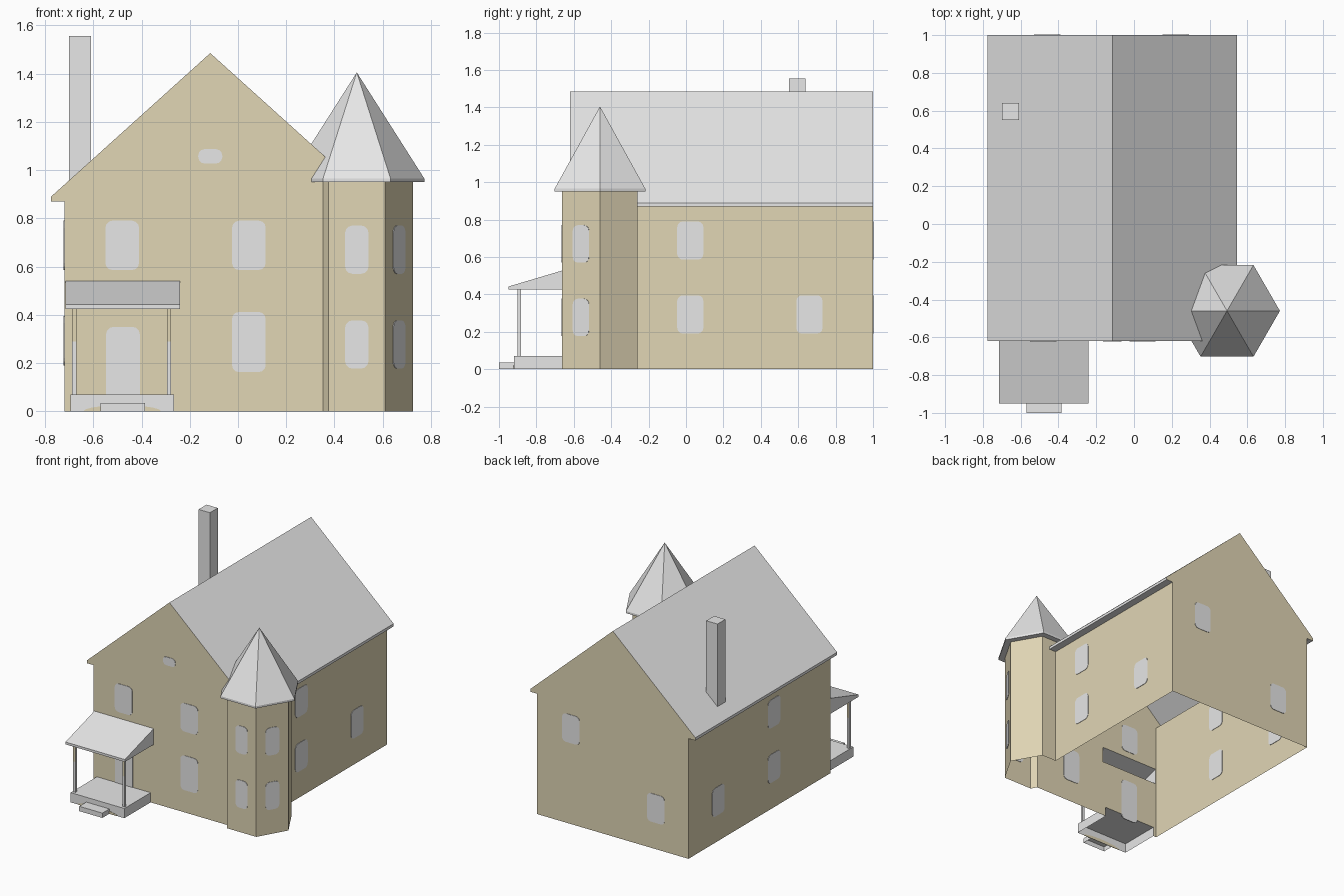
import bpy, bmesh
from math import sin, cos, pi, radians
from mathutils import Matrix

cube = bpy.data.objects.get("Cube")
if cube:
    bpy.data.objects.remove(cube, do_unlink=True)


def material(name, colour):
    m = bpy.data.materials.new(name)
    m.use_nodes = True
    m.diffuse_color = (*colour, 1)
    m.node_tree.nodes["Principled BSDF"].inputs["Base Color"].default_value = (*colour, 1)
    return m


GREY = material("light grey", (0.8, 0.8, 0.8))
TAN = material("tan siding", (0.75, 0.67, 0.46))


def finish(name, bm, *mats):
    mesh = bpy.data.meshes.new(name)
    bm.to_mesh(mesh)
    bm.free()
    for m in mats:
        mesh.materials.append(m)
    ob = bpy.data.objects.new(name, mesh)
    bpy.context.collection.objects.link(ob)
    return ob


def prism(name, pts, axis, lo, hi, mats, drop=None, second=None):
    """Extrude a 2D outline along an axis; drop faces or recolour them by a rule on normal and centre."""
    place = {"x": lambda a, b, t: (t, a, b),
             "y": lambda a, b, t: (a, t, b),
             "z": lambda a, b, t: (a, b, t)}[axis]
    bm = bmesh.new()
    ends = [[bm.verts.new(place(a, b, t)) for a, b in pts] for t in (lo, hi)]
    bm.faces.new(ends[0])
    bm.faces.new(ends[1][::-1])
    for i in range(len(pts)):
        j = (i + 1) % len(pts)
        bm.faces.new((ends[0][i], ends[1][i], ends[1][j], ends[0][j]))
    bmesh.ops.recalc_face_normals(bm, faces=bm.faces)
    bm.normal_update()
    if second:
        for f in bm.faces:
            f.material_index = int(second(f.normal, f.calc_center_median()))
    if drop:
        gone = [f for f in bm.faces if drop(f.normal, f.calc_center_median())]
        bmesh.ops.delete(bm, geom=gone, context="FACES")
    return finish(name, bm, *mats)


def rect(x0, x1, y0, y1):
    return [(x0, y0), (x1, y0), (x1, y1), (x0, y1)]


def hexagon(r):
    return [(TX + r * cos(i * pi / 3), TY + r * sin(i * pi / 3)) for i in range(6)]


# Main dimensions
LEFT, RIGHT, MID = -0.72, 0.49, -0.115
FRONT, BACK, EAVE = -0.62, 1.0, 0.87
TX, TY, TR = 0.4925, -0.46, 0.233
JOIN = 0.352
tower = hexagon(TR)

# House and tower walls, one open shell
footprint = [(LEFT, FRONT), (JOIN, FRONT), tower[4], tower[5], tower[0], tower[1],
             (RIGHT, tower[1][1]), (RIGHT, BACK), (LEFT, BACK)]
prism("house_walls", footprint, "z", 0, EAVE, [TAN],
      drop=lambda n, c: abs(n.z) > 0.9 or (n.y < -0.9 and c.x < JOIN))
prism("tower_wall_top", tower, "z", EAVE, 0.95, [TAN],
      drop=lambda n, c: abs(n.z) > 0.9 or (n.x < -0.5 and n.y > 0))

# Front wall, open behind the porch roof and the porch floor
xs = [LEFT, -0.715, -0.695, -0.265, -0.24, JOIN]
zs = [0, 0.07, 0.425, 0.54, EAVE]
bm = bmesh.new()
for i in range(5):
    for j in range(4):
        if (j == 2 and 1 <= i <= 3) or (j == 0 and i == 2):
            continue
        bm.faces.new([bm.verts.new((x, FRONT, z))
                      for x, z in rect(xs[i], xs[i + 1], zs[j], zs[j + 1])])
bmesh.ops.remove_doubles(bm, verts=bm.verts, dist=0.0001)
finish("front_wall", bm, TAN)

# Main roof with tan gables and grey soffits
prism("main_roof", [(LEFT, EAVE), (-0.775, EAVE), (-0.775, 0.89), (MID, 1.485),
                    (0.545, 0.89), (0.545, EAVE), (RIGHT, EAVE)],
      "y", FRONT, BACK, [GREY, TAN],
      drop=lambda n, c: n.z < -0.9 and LEFT < c.x < RIGHT,
      second=lambda n, c: abs(n.y) > 0.9)

# Chimney cut to the roof slope
prism("chimney", [(-0.70, 0.95), (-0.61, 1.03), (-0.61, 1.555), (-0.70, 1.555)],
      "y", 0.55, 0.64, [GREY], drop=lambda n, c: n.z < -0.5)

# Tower roof: rim and six-sided spire
eave = hexagon(0.28)
prism("tower_roof_rim", eave, "z", 0.95, 0.965, [GREY], drop=lambda n, c: n.z > 0.9)
bm = bmesh.new()
apex = bm.verts.new((TX, TY, 1.405))
ring = [bm.verts.new((x, y, 0.965)) for x, y in eave]
for i in range(6):
    bm.faces.new((ring[i], ring[(i + 1) % 6], apex))
finish("tower_spire", bm, GREY)

# Porch
prism("porch_floor", rect(-0.695, -0.265, -0.92, FRONT), "z", 0, 0.07, [GREY],
      drop=lambda n, c: n.z < -0.9 or n.y > 0.9)
prism("porch_step", rect(-0.57, -0.385, -1.0, -0.92), "z", 0, 0.035, [GREY],
      drop=lambda n, c: n.z < -0.9)
prism("porch_roof", [(-0.95, 0.425), (-0.95, 0.442), (FRONT, 0.54), (FRONT, 0.425)],
      "x", -0.715, -0.24, [GREY], drop=lambda n, c: n.y > 0.9)
for side, x in (("right", -0.679), ("left", -0.286)):
    post = rect(x - 0.009, x + 0.009, -0.9, -0.882)
    prism(side + "_post_lower", post, "z", 0.07, 0.29, [GREY])
    prism(side + "_post_upper", post, "z", 0.29, 0.425, [GREY, TAN],
          second=lambda n, c: abs(n.y) > 0.9)
arch = [(-0.48 + 0.16 * cos(i * pi / 10), 0.025 * sin(i * pi / 10)) for i in range(11)]
prism("porch_floor_arch", arch, "y", -0.922, -0.919, [TAN])


def window(name, x, y, z, w, h, turn=0, r=0.03):
    """Thin rounded pane set in a wall that is turned about z."""
    pts = []
    for k, (sx, sz) in enumerate([(1, 1), (-1, 1), (-1, -1), (1, -1)]):
        for s in range(4):
            a = (k + s / 3) * pi / 2
            pts.append((sx * (w / 2 - r) + r * cos(a), sz * (h / 2 - r) + r * sin(a)))
    ob = prism(name, pts, "y", -0.003, 0.003, [GREY])
    ob.data.transform(Matrix.Translation((x, y, z)) @ Matrix.Rotation(radians(turn), 4, "Z"))


# Front windows and door
UP, LOW, W, H = 0.688, 0.293, 0.14, 0.205
window("front_upper_right_window", -0.48, FRONT, UP, W, H)
window("front_upper_left_window", 0.045, FRONT, UP, W, H)
window("front_lower_window", 0.045, FRONT, 0.287, W, 0.25)
window("front_door", -0.477, FRONT, 0.195, W, 0.31)
window("attic_window", MID, FRONT, 1.057, 0.1, 0.06, r=0.027)

# Tower windows
for level, z in (("upper", 0.67), ("lower", 0.277)):
    window("tower_front_" + level, TX, tower[4][1], z, 0.097, 0.2)
    window("tower_side_" + level, (tower[5][0] + tower[0][0]) / 2,
           (tower[5][1] + tower[0][1]) / 2, z, 0.1, 0.2, turn=60)

# Side and back windows
for side, x in (("left", RIGHT), ("right", LEFT)):
    window(side + "_upper_window", x, 0.023, UP, W, H, 90)
    window(side + "_lower_window", x, 0.023, LOW, W, H, 90)
    window(side + "_rear_window", x, 0.66, LOW, W, H, 90)
window("back_upper_window", 0.22, BACK, UP, W, H)
window("back_lower_window", -0.46, BACK, LOW, W, H)
